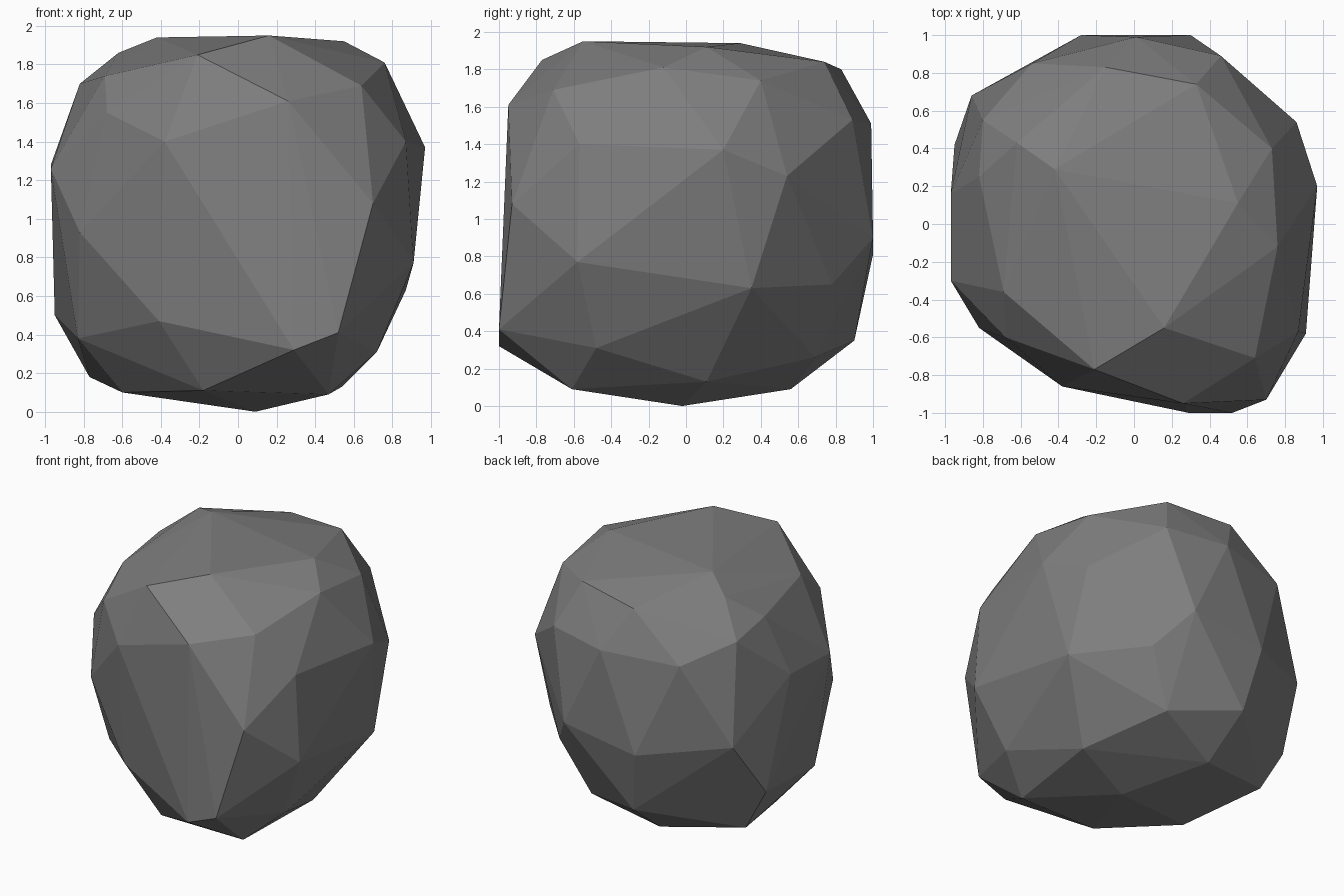
import bpy
import bmesh

# Remove the default cube only
default_cube = bpy.data.objects.get("Cube")
if default_cube:
    bpy.data.objects.remove(default_cube, do_unlink=True)


def flat_material(name, colour):
    """One plain colour for both the viewport and the render."""
    material = bpy.data.materials.new(name)
    material.use_nodes = True
    material.diffuse_color = colour
    shader = next(n for n in material.node_tree.nodes if n.type == "BSDF_PRINCIPLED")
    shader.inputs["Base Color"].default_value = colour
    shader.inputs["Roughness"].default_value = 0.9
    return material


def faceted_stone(name, corner_groups, material):
    """Wrap a tight skin of flat facets around the chipped corners."""
    bm = bmesh.new()
    for group in corner_groups:
        for corner in group:
            bm.verts.new(corner)
    hull = bmesh.ops.convex_hull(bm, input=bm.verts[:])
    unused = [g for g in set(hull["geom_interior"]) | set(hull["geom_unused"])
              if isinstance(g, bmesh.types.BMVert) and g.is_valid]
    bmesh.ops.delete(bm, geom=unused, context="VERTS")
    bmesh.ops.recalc_face_normals(bm, faces=bm.faces[:])

    mesh = bpy.data.meshes.new(name)
    bm.to_mesh(mesh)
    bm.free()
    mesh.materials.append(material)
    stone = bpy.data.objects.new(name, mesh)
    bpy.context.collection.objects.link(stone)
    return stone


# Crown: the nearly flat top and its bevelled rim
crown = [
    (.16, -.55, 1.95), (-.42, .29, 1.94), (.55, .11, 1.92),
    (.76, -.12, 1.81), (.33, .74, 1.84), (-.15, .83, 1.8),
    (-.62, .43, 1.86), (.73, .4, 1.74), (-.21, -.77, 1.85),
    (.64, -.71, 1.69), (-.69, -.36, 1.74), (-.82, .25, 1.7),
]

# Shoulder: the ring of corners below the crown
shoulder = [
    (-.8, .55, 1.62), (.26, -.95, 1.61), (-.68, -.6, 1.55),
    (-.38, -.86, 1.4), (.87, -.57, 1.4), (.97, .2, 1.37),
    (.86, .54, 1.23), (.46, .89, 1.53), (.01, .99, 1.51),
    (-.54, .85, 1.48), (-.97, .16, 1.28), (-.97, -.3, 1.26),
]

# Waist: the widest part of the sides
waist = [
    (.7, -.93, 1.08), (.91, -.58, .77), (.87, .35, .63),
    (.49, .78, .65), (.3, 1, .9), (-.28, 1, .81),
    (-.86, .68, .9), (-.82, -.55, .93), (-.95, .42, .5),
    (-.41, -.74, .47), (.52, -1, .41),
]

# Underside: the tapered foot
underside = [
    (-.83, -.32, .38), (.29, -1, .32), (.72, -.48, .31),
    (-.2, .9, .35), (.29, .69, .26), (-.77, .4, .18),
    (.54, .11, .13), (-.18, -.64, .11), (-.6, -.2, .1),
    (.47, -.61, .09), (-.18, .56, .09), (.09, -.02, 0),
]

stone_grey = flat_material("stone grey", (.21, .21, .21, 1))
faceted_stone("boulder", [crown, shoulder, waist, underside], stone_grey)
